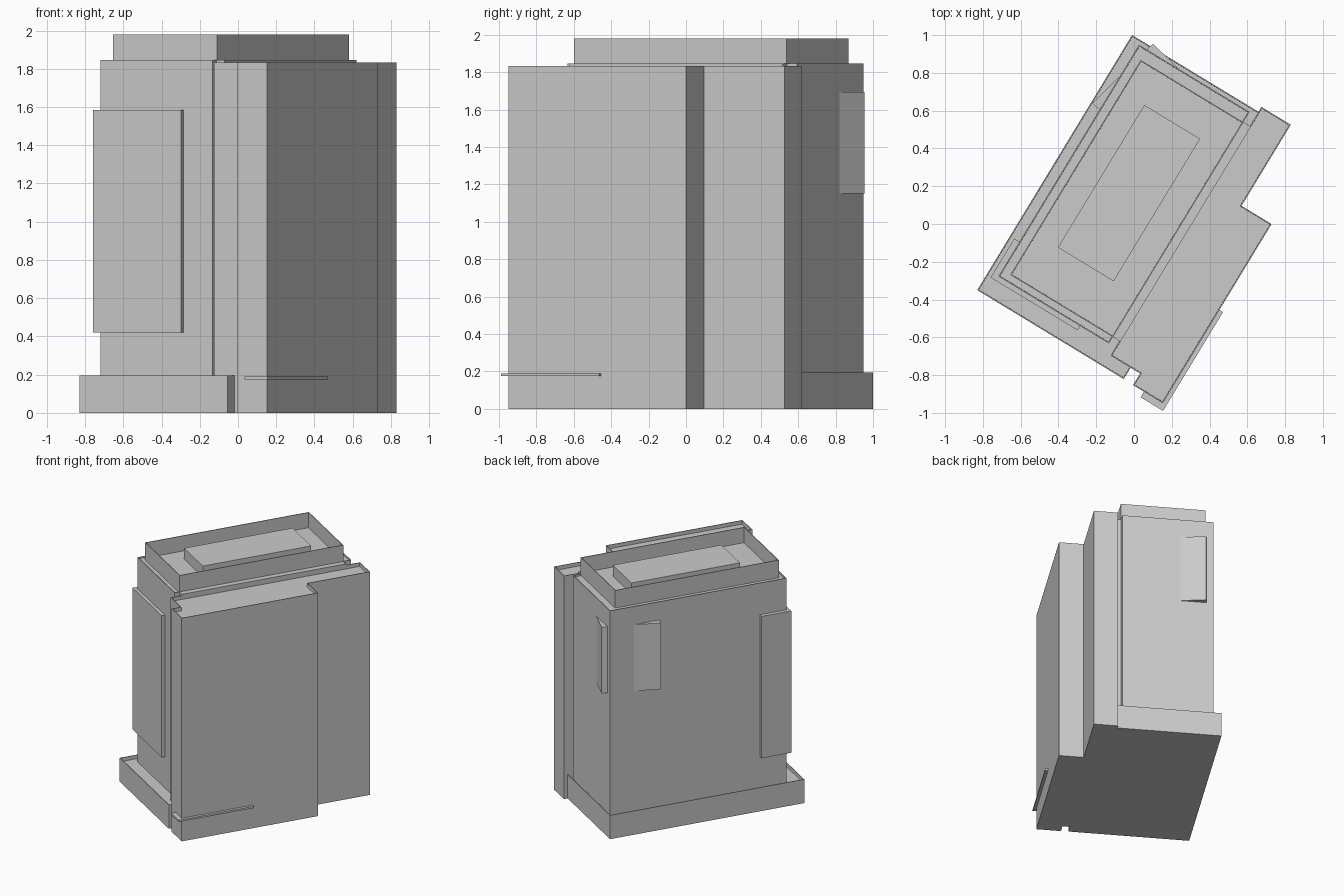
import bpy, bmesh, math

cube = bpy.data.objects.get("Cube")
if cube:
    bpy.data.objects.remove(cube)

# Single plain concrete colour
GREY = (0.6, 0.6, 0.6, 1.0)
concrete = bpy.data.materials.new("concrete_grey")
concrete.use_nodes = True
concrete.diffuse_color = GREY
bsdf = next(n for n in concrete.node_tree.nodes if n.type == 'BSDF_PRINCIPLED')
bsdf.inputs["Base Color"].default_value = GREY

TURN = math.radians(-31.26)   # the whole block stands at an angle
RIM = 0.006                   # parapet thickness


def rect(x0, x1, y0, y1):
    return [(x0, y0), (x1, y0), (x1, y1), (x0, y1)]


def prism(name, outline, z0, z1, sunk=0.0):
    """Extrude an outline; sunk > 0 lowers the roof behind a thin parapet."""
    bm = bmesh.new()
    base = bm.faces.new([bm.verts.new((x, y, z0)) for x, y in outline])
    grown = bmesh.ops.extrude_face_region(bm, geom=[base], use_keep_orig=True)["geom"]
    top = next(g for g in grown if isinstance(g, bmesh.types.BMFace))
    bmesh.ops.translate(bm, verts=top.verts[:], vec=(0, 0, z1 - z0))
    bmesh.ops.recalc_face_normals(bm, faces=bm.faces[:])
    if sunk:
        bmesh.ops.inset_region(bm, faces=[top], thickness=RIM, use_even_offset=True)
        # a second ring forms the inner parapet wall
        bmesh.ops.inset_region(bm, faces=[top], thickness=0.0005, use_even_offset=True)
        bmesh.ops.translate(bm, verts=top.verts[:], vec=(0, 0, -sunk))
    mesh = bpy.data.meshes.new(name)
    bm.to_mesh(mesh)
    bm.free()
    mesh.materials.append(concrete)
    obj = bpy.data.objects.new(name, mesh)
    obj.rotation_euler.z = TURN
    bpy.context.collection.objects.link(obj)
    return obj


# Low plinth and main tower
prism("plinth", rect(-0.528, 0.38, -0.73, 0.85), 0, 0.195, 0.03)
prism("tower", rect(-0.47, 0.215, -0.61, 0.825), 0.1, 1.845, 0.012)
prism("tower_ledge", rect(0.2, 0.262, -0.57, 0.762), 0.1, 1.845)

# Stepped wing along the long side
wing = [(0.255, -0.66), (0.438, -0.66), (0.438, -0.732), (0.623, -0.732),
        (0.623, 0.378), (0.437, 0.378), (0.437, 0.88), (0.255, 0.88)]
prism("side_wing", wing, 0, 1.833, 0.03)

# Roof storey with open parapet and plant box
prism("roof_parapet", rect(-0.42, 0.216, -0.57, 0.761), 1.835, 1.98, 0.125)
prism("roof_box", rect(-0.28, 0.065, -0.315, 0.567), 1.85, 1.945)

# Wraparound corner panel
corner = [(-0.502, -0.636), (0.036, -0.636), (0.036, -0.6), (-0.46, -0.6),
          (-0.46, -0.395), (-0.502, -0.395)]
prism("corner_panel", corner, 0.42, 1.585)

# Slightly skewed box breaking through the rear corner
prism("skewed_panel", [(-0.52, 0.433), (-0.31, 0.385), (-0.2, 0.82), (-0.41, 0.868)],
      1.15, 1.695)

# Thin canopy around the front corner of the wing
prism("canopy", rect(0.506, 0.645, -0.766, -0.154), 0.175, 0.19)
